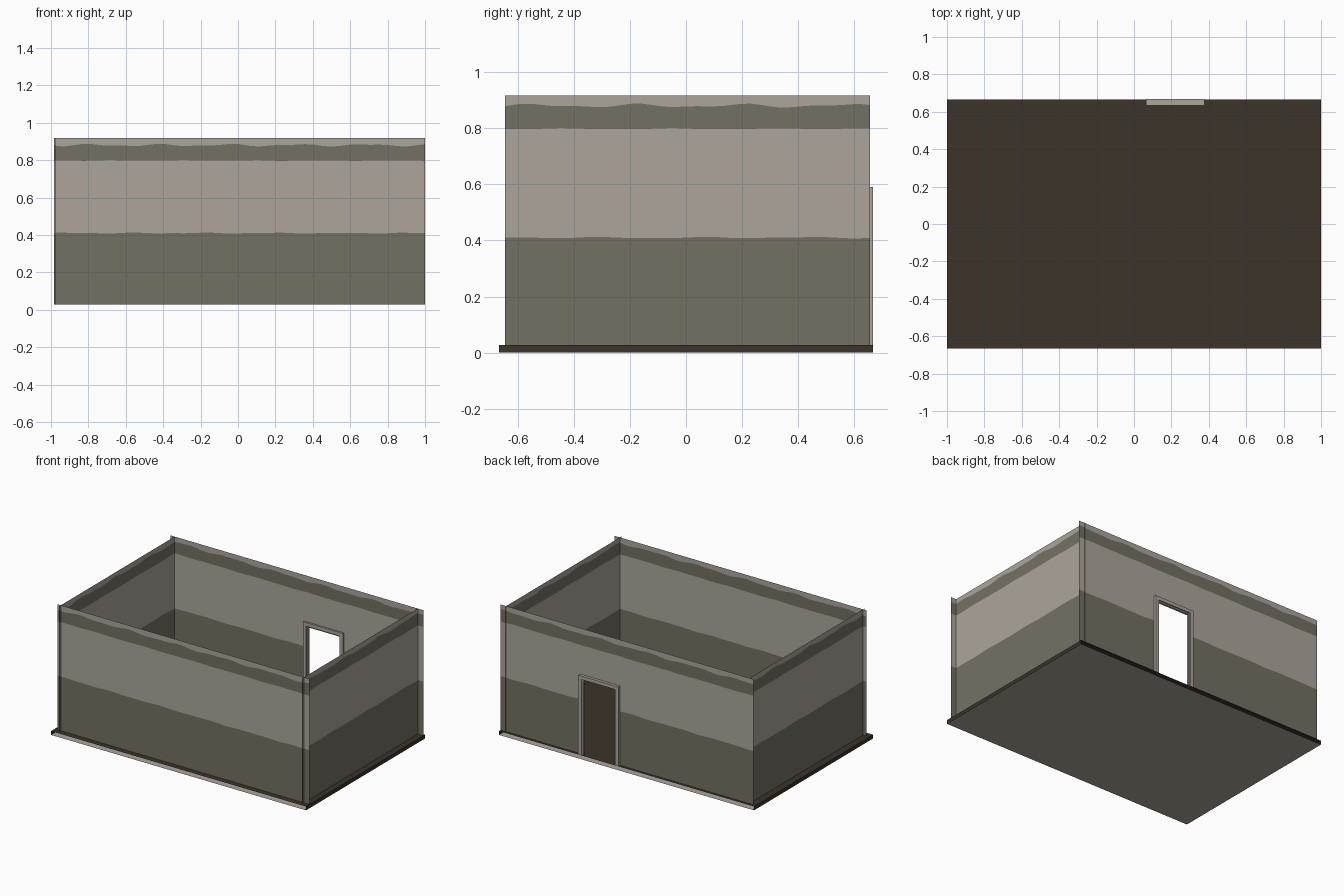
import bpy, bmesh, math
from mathutils import Vector

if "Cube" in bpy.data.objects:
    bpy.data.objects.remove(bpy.data.objects["Cube"])


def material(name, rgb):
    m = bpy.data.materials.new(name)
    m.diffuse_color = (*rgb, 1)
    m.use_nodes = True
    m.node_tree.nodes["Principled BSDF"].inputs["Base Color"].default_value = m.diffuse_color
    return m


PLASTER = material("pale_plaster", (0.415, 0.375, 0.333))
PAINT = material("grey_green_paint", (0.175, 0.163, 0.125))
FLOOR = material("dark_floor", (0.044, 0.033, 0.023))


def finish(name, bm, mats):
    me = bpy.data.meshes.new(name)
    bm.to_mesh(me)
    bm.free()
    for m in mats:
        me.materials.append(m)
    ob = bpy.data.objects.new(name, me)
    bpy.context.collection.objects.link(ob)
    return ob


Z0, Z1 = 0.027, 0.917
DOOR_L, DOOR_R, DOOR_TOP = 0.09, 0.355, 0.568


# Worn edges of the painted bands, as heights along the wall
def wobble(t, amp, seed):
    return amp * (math.sin(17 * t + seed) + 0.6 * math.sin(31 * t + 2 * seed)) / 1.6


def heights(t, seed, bottom):
    levels = [0.410 + wobble(t, 0.003, seed),
              0.798 + wobble(t, 0.002, seed + 2),
              0.880 + wobble(t, 0.008, seed + 4), Z1]
    return [bottom] + [max(z, bottom) for z in levels]


# A thin wall sheet from a to b, with banded colours and an optional doorway
def wall(name, a, b, seed, door=False):
    a, b = Vector(a), Vector(b)
    length = (b - a).length
    stops = {round(length * i / 40, 4) for i in range(41)}
    if door:
        gap = sorted(abs(x - a.x) for x in (DOOR_L, DOOR_R))
        stops |= {round(g, 4) for g in gap}
    stops = sorted(stops)
    bm = bmesh.new()
    for s, e in zip(stops, stops[1:]):
        bottom = DOOR_TOP if door and gap[0] < (s + e) / 2 < gap[1] else Z0
        p, q = a.lerp(b, s / length), a.lerp(b, e / length)
        hp, hq = heights(s, seed, bottom), heights(e, seed, bottom)
        for r in range(4):
            if hp[r + 1] - hp[r] < 1e-5:
                continue
            f = bm.faces.new([bm.verts.new((v.x, v.y, z)) for v, z in
                              ((p, hp[r]), (q, hq[r]), (q, hq[r + 1]), (p, hp[r + 1]))])
            f.material_index = (r + 1) % 2
    bmesh.ops.remove_doubles(bm, verts=bm.verts, dist=1e-5)
    finish(name, bm, [PLASTER, PAINT])


wall("front_wall", (-0.975, -0.627, 0), (1.0, -0.627, 0), 0.7)
wall("right_wall", (0.957, -0.645, 0), (0.957, 0.655, 0), 2.1)
wall("back_wall", (1.0, 0.647, 0), (-0.983, 0.647, 0), 3.4, door=True)
wall("left_wall", (-0.95, 0.647, 0), (-0.95, -0.645, 0), 5.2)

# Floor slab: dark top and ends, pale underside, open along front and back
bm = bmesh.new()
bmesh.ops.create_cube(bm, size=1)
for v in bm.verts:
    v.co = (v.co.x * 2, v.co.y * 4 / 3, (v.co.z + 0.5) * Z0)
bm.normal_update()
bmesh.ops.delete(bm, geom=[f for f in bm.faces if abs(f.normal.y) > 0.9],
                 context='FACES_ONLY')
for f in bm.faces:
    f.material_index = 1 if f.normal.z < -0.9 else 0
finish("floor_slab", bm, [FLOOR, PLASTER])


# Door surround: an upside-down U profile pushed through the wall
def surround(name, x0, x1, top, width, y0, y1):
    pts = [(x0, Z0), (x0, top), (x1, top), (x1, Z0), (x1 - width, Z0),
           (x1 - width, top - width), (x0 + width, top - width), (x0 + width, Z0)]
    bm = bmesh.new()
    face = bm.faces.new([bm.verts.new((x, y0, z)) for x, z in pts])
    ext = bmesh.ops.extrude_face_region(bm, geom=[face], use_keep_orig=True)
    verts = [g for g in ext["geom"] if isinstance(g, bmesh.types.BMVert)]
    bmesh.ops.translate(bm, verts=verts, vec=(0, y1 - y0, 0))
    bmesh.ops.recalc_face_normals(bm, faces=bm.faces)
    finish(name, bm, [PLASTER])


surround("door_casing", 0.064, 0.378, 0.59, 0.025, 0.634, 0.667)
surround("door_stop", 0.089, 0.353, 0.565, 0.009, 0.643, 0.658)
